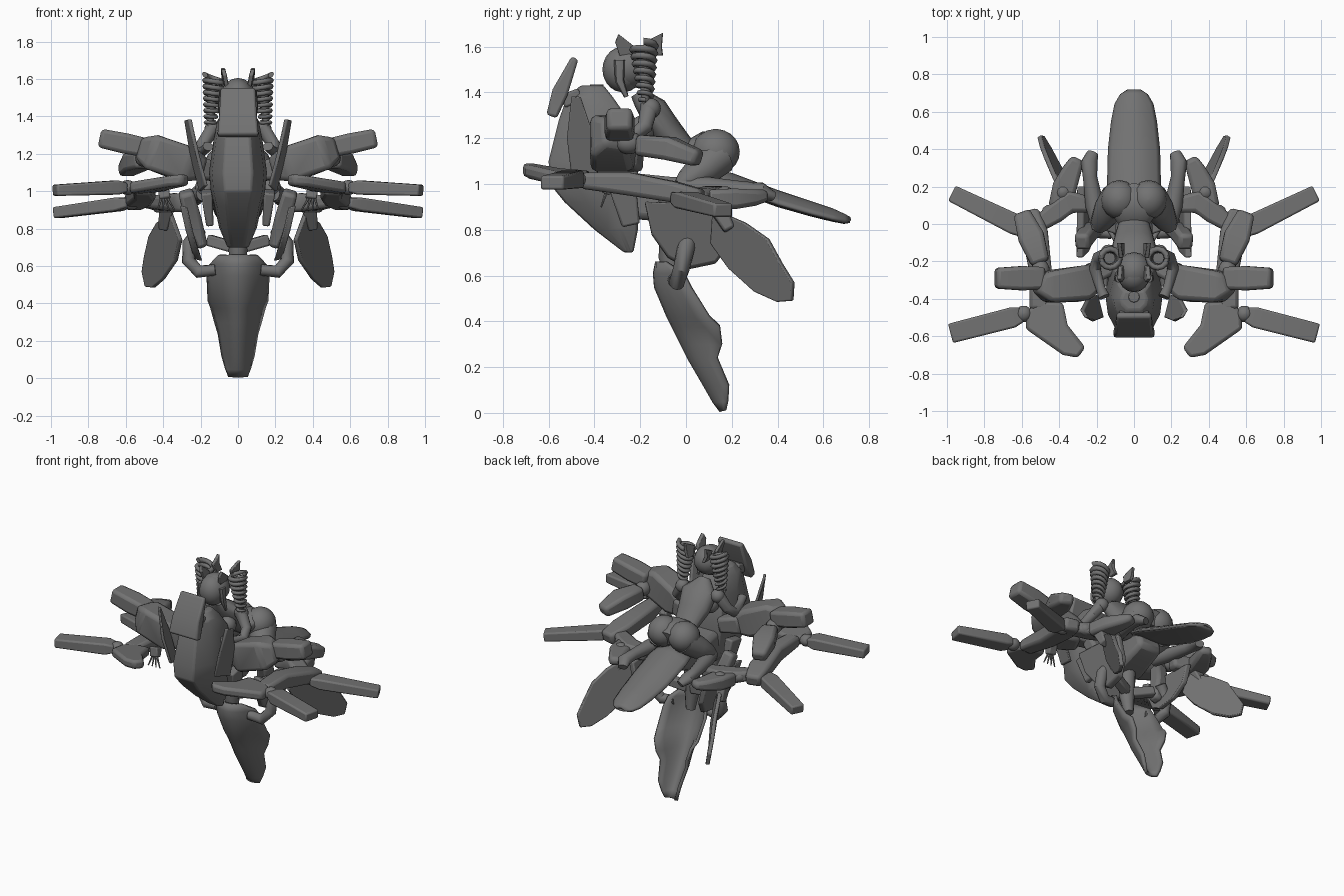
import bpy, bmesh, math
from mathutils import Vector as V

mat = bpy.data.materials.new("dark_grey")
mat.diffuse_color = (0.17, 0.17, 0.17, 1)


def make(name, verts, faces, mirror=False, bevel=0, solid=0, angle=40):
    me = bpy.data.meshes.new(name)
    bm = bmesh.new()
    vs = [bm.verts.new(v) for v in verts]
    for f in faces:
        bm.faces.new([vs[i] for i in f])
    bmesh.ops.recalc_face_normals(bm, faces=bm.faces)
    for f in bm.faces:
        f.smooth = True
    bm.to_mesh(me)
    bm.free()
    me.set_sharp_from_angle(angle=math.radians(angle))
    me.materials.append(mat)
    ob = bpy.data.objects.new(name, me)
    bpy.context.collection.objects.link(ob)
    if solid:
        m = ob.modifiers.new("solid", 'SOLIDIFY')
        m.thickness, m.offset = solid, 0
    if bevel:
        m = ob.modifiers.new("bevel", 'BEVEL')
        m.width, m.segments = bevel, 2
    if mirror:
        ob.modifiers.new("mirror", 'MIRROR')
    return ob


def rings(name, loops, **kw):
    """Closed loops skinned together with end caps."""
    n = len(loops[0])
    faces = [(i * n + j, i * n + (j + 1) % n, (i + 1) * n + (j + 1) % n, (i + 1) * n + j)
             for i in range(len(loops) - 1) for j in range(n)]
    faces += [tuple(range(n)), tuple(range((len(loops) - 1) * n, len(loops) * n))]
    return make(name, [p for l in loops for p in l], faces, **kw)


def loft(name, stations, n=12, **kw):
    """Stations are (x, y, z, half width, half height); n=4 gives a box section."""
    pts = [V(s[:3]) for s in stations]
    main = (pts[-1] - pts[0]).normalized()
    ref = V((0, 1, 0)) if abs(main.z) > 0.8 else V((0, 0, 1))
    k, off = (math.sqrt(2), math.pi / 4) if n == 4 else (1, 0)
    loops = []
    for i, s in enumerate(stations):
        t = (pts[min(i + 1, len(pts) - 1)] - pts[max(i - 1, 0)]).normalized()
        side = t.cross(ref).normalized()
        up = side.cross(t)
        loops.append([pts[i] + side * s[3] * k * math.cos(a) + up * s[4] * k * math.sin(a)
                      for a in (off + j * 2 * math.pi / n for j in range(n))])
    return rings(name, loops, **kw)


def box(name, stations, bevel=0.02, mirror=True):
    return loft(name, stations, n=4, bevel=bevel, mirror=mirror)


def plate(name, pts, depth, bevel=0.01, mirror=True):
    """Outline extruded by a depth vector."""
    d = V(depth) / 2
    return rings(name, [[V(p) - d for p in pts], [V(p) + d for p in pts]],
                 bevel=bevel, mirror=mirror)


def ball(name, c, r, mirror=True, n=16):
    loops = [[V((c[0] + r[0] * math.sin(a) * math.cos(b), c[1] + r[1] * math.sin(a) * math.sin(b),
                 c[2] + r[2] * math.cos(a))) for b in (j * 2 * math.pi / n for j in range(n))]
             for a in (math.pi * (0.02 + 0.96 * i / 10) for i in range(11))]
    return rings(name, loops, mirror=mirror)


def sheet(name, rows, solid):
    n = len(rows[0])
    faces = [(i * n + j, i * n + j + 1, (i + 1) * n + j + 1, (i + 1) * n + j)
             for i in range(len(rows) - 1) for j in range(n - 1)]
    return make(name, [p for r in rows for p in r], faces, solid=solid, angle=50)


# Nose cowl, engine and screen
cowl = [(1.43, .07, -.46, -.36), (1.38, .11, -.52, -.32), (1.28, .13, -.555, -.25), (1.1, .155, -.6, -.21),
        (1.0, .145, -.595, -.21), (.92, .125, -.53, -.21), (.8, .1, -.4, -.21), (.7, .06, -.27, -.23)]
rings("nose_cowl", [[(x * w, yf + (yb - yf) * t, z) for x, t in
      ((-.5, 0), (.5, 0), (.9, .3), (1, .6), (.75, 1), (-.75, 1), (-1, .6), (-.9, .3))]
      for z, w, yf, yb in cowl], bevel=.01, angle=30)
box("engine_block", [(0, -.26, .95, .1, .1), (0, -.05, .93, .1, .1), (0, .16, .98, .09, .06)], .03, False)
box("wind_screen", [(0, -.587, 1.295, .11, .024), (0, -.55, 1.4, .1, .035), (0, -.485, 1.55, .092, .016)], .012, False)
box("screen_bracket", [(0, -.54, 1.36, .08, .03), (0, -.46, 1.39, .08, .03)], .01, False)
loft("nose_cap", [(0, -.39, 1.4, .03, .03), (0, -.39, 1.435, .03, .03)], bevel=.005)
plate("cowl_side_blade", [(.17, -.5, 1.03), (.22, -.52, 1.2), (.255, -.5, 1.385), (.28, -.46, 1.38),
                          (.25, -.4, 1.2), (.2, -.38, 1.0)], (.02, 0, 0), .006)
box("cowl_side_panel", [(.17, -.28, 1.0, .03, .06), (.15, -.24, .82, .02, .04)], .01)

# Front landing blade, folded like a keel
U = [i / 6 - 1 for i in range(13)]
keel = [(.66, .1, -.125, -.09), (.61, .145, -.135, -.01), (.55, .16, -.13, .02), (.42, .155, -.075, .1),
        (.38, .14, -.055, .145), (.3, .118, -.015, .155), (.24, .1, .015, .135), (.12, .08, .085, .185),
        (.05, .06, .125, .18), (.01, .045, .155, .17)]
sheet("landing_blade", [[(w * u, yf + (yb - yf) * u * u, z) for u in U] for z, w, yf, yb in keel], .02)
loft("landing_strut", [(0, -.06, .86, .05, .05), (0, -.07, .68, .05, .05), (0, -.05, .55, .03, .03)])
loft("strut_hose", [(.2, .02, .8, .035, .035), (.26, 0, .72, .038, .038), (.265, -.02, .63, .036, .036),
                    (.21, -.04, .57, .035, .035), (.12, -.05, .58, .03, .03)], mirror=True)
box("strut_crossbar", [(.02, -.05, .7, .03, .03), (.16, 0, .74, .03, .03)], .01)

# Long tail wing
tail = [(.08, .12, 1.07), (.2, .14, 1.04), (.4, .135, .965), (.55, .118, .915), (.64, .1, .885),
        (.69, .07, .862), (.715, .03, .848)]
sheet("tail_wing", [[(w * u, y, z - .055 * (w / .14) * u * u) for u in U] for y, w, z in tail], .016)
sheet("tail_underside", [[(w * u * .97, y, z - .055 * (w / .14) * (1 + .15 * (1 - u * u))) for u in U]
                         for y, w, z in tail], .01)

# Upper arm pods
box("pod_root", [(.1, -.22, 1.1, .04, .05), (.24, -.27, 1.13, .06, .06)], .02)
box("upper_pod", [(.2, -.28, 1.12, .07, .065), (.28, -.32, 1.145, .095, .095), (.46, -.335, 1.21, .085, .095),
                  (.52, -.31, 1.23, .05, .06)], .025)
box("upper_pod_tip", [(.48, -.29, 1.23, .06, .05), (.6, -.29, 1.255, .065, .055), (.74, -.29, 1.285, .055, .05)], .02)
box("pod_rear_block", [(.5, -.21, 1.17, .05, .045), (.55, -.07, 1.155, .07, .05), (.6, .06, 1.11, .045, .035)])
ball("pod_joint", (.5, -.25, 1.18), (.05, .06, .05))

# Side booms carrying four wing panels
plate("front_paddle", [(.26, -.66, 1.06), (.3, -.715, 1.062), (.38, -.7, 1.055), (.58, -.56, 1.02),
                       (.57, -.46, 1.015), (.5, -.41, 1.015), (.38, -.42, 1.03), (.355, -.54, 1.04)],
      (0, 0, .06), .018)
box("side_boom", [(.51, -.46, 1.015, .05, .035), (.5, -.25, 1.0, .06, .05), (.53, -.05, .965, .07, .045),
                  (.56, .07, .935, .05, .04)])
box("front_wing", [(.6, -.485, 1.02, .04, .025), (.65, -.5, 1.02, .055, .038), (.98, -.585, 1.005, .053, .03)], .01)
box("rear_wing", [(.58, -.03, .94, .045, .025), (.64, 0, .93, .056, .036), (.972, .163, .885, .045, .03)], .01)
for nm, p in (("front_wing_hinge", (.59, -.48, 1.02)), ("rear_wing_hinge", (.57, -.02, .94)),
              ("boom_joint", (.45, .06, .94)), ("leg_joint", (.38, .17, .95))):
    ball(nm, p, (.045, .045, .04), n=10)
box("boom_cross_link", [(.54, -.02, .95, .04, .03), (.42, .06, .94, .055, .04), (.34, .12, .94, .06, .05),
                        (.22, .1, .93, .04, .04)])
box("rear_link", [(.4, .08, .93, .06, .045), (.37, .2, .935, .065, .045), (.33, .29, .94, .05, .035),
                  (.3, .35, .95, .035, .025)])
box("knee_strut", [(.28, -.1, 1.0, .04, .045), (.24, -.04, .85, .045, .045), (.19, -.02, .7, .03, .035)])
plate("belly_shell", [(.29, -.18, .92), (.26, -.15, .78), (.23, -.08, .68), (.21, .01, .63), (.22, .13, .655),
                      (.25, .2, .75), (.285, .2, .9)], (.04, 0, .01), .008)

# Lower rear side blades
plate("side_blade", [(.36, .12, .89), (.43, .26, .83), (.47, .36, .76), (.495, .42, .65), (.507, .47, .57),
                     (.49, .465, .49), (.45, .4, .485), (.4, .3, .53), (.33, .19, .63), (.305, .11, .74)],
      (.022, -.014, 0), .006)
box("blade_mount", [(.38, .12, .93, .04, .04), (.4, .19, .8, .025, .025)], .01)

# Hanging manipulator hands
box("hand_palm", [(.4, -.33, 1.02, .03, .03), (.39, -.35, .96, .03, .02)], .008)
for i in range(4):
    loft("finger_%d" % (i + 1), [(.375 + .012 * i, -.35, .96, .007, .007), (.34 + .03 * i, -.37, .9, .004, .004)],
         n=6, mirror=True)

# Rider body
loft("torso", [(0, -.21, 1.4, .035, .035), (0, -.19, 1.37, .07, .045), (0, -.145, 1.325, .125, .065),
               (0, -.09, 1.235, .11, .07), (0, 0, 1.155, .085, .05), (0, .07, 1.16, .13, .07),
               (0, .14, 1.15, .15, .07), (0, .2, 1.13, .08, .05)], n=16)
ball("hip", (.078, .13, 1.14), (.1, .105, .1))
ball("chest", (.055, -.19, 1.24), (.055, .055, .06))
loft("thigh", [(.09, .14, 1.12, .09, .085), (.14, .07, 1.06, .08, .075), (.18, 0, 1.01, .055, .05),
               (.19, -.03, .99, .03, .03)], mirror=True)
loft("shin", [(.18, -.02, .99, .045, .045), (.21, .1, .985, .05, .045), (.235, .25, .975, .038, .036),
              (.24, .33, .97, .045, .036), (.22, .38, .945, .03, .022)], mirror=True)
ball("shoulder", (.135, -.155, 1.33), (.045, .045, .045))
loft("rider_arm", [(.13, -.16, 1.34, .04, .04), (.19, -.18, 1.25, .034, .034), (.21, -.24, 1.2, .032, .032),
                   (.18, -.34, 1.22, .025, .025), (.16, -.39, 1.24, .03, .025)], mirror=True)

# Rider head, ears and coiled hair
ball("head", (0, -.275, 1.5), (.085, .09, .1), False)
ball("hair_cap", (0, -.25, 1.51), (.092, .1, .095), False)
loft("side_lock", [(.08, -.29, 1.54, .02, .025), (.09, -.29, 1.45, .018, .02), (.09, -.26, 1.38, .008, .01)],
     n=8, mirror=True)
for nm, y0, y1, yt, zt in (("front_ear", -.31, -.22, -.295, 1.655), ("back_ear", -.18, -.1, -.1, 1.66)):
    plate(nm, [(.06, y0 + .02, 1.56), (.06, y1, 1.56), (.075, y1 - .005, 1.6), (.08, yt, zt), (.07, y0, 1.62)],
          (.022, 0, 0), .004)
coil = []
for i in range(97):
    t, a = i / 96, i / 96 * 8 * 2 * math.pi
    r = .052 - .028 * t
    c = V((.125 + .025 * t, -.185 + .01 * t, 1.61 - .25 * t))
    out = V((math.cos(a), math.sin(a), .25 * math.cos(a)))
    w = .016 - .006 * t
    coil.append([c + out * (r + w * math.cos(b)) + V((0, 0, w * math.sin(b)))
                 for b in (k * math.pi / 3 for k in range(6))])
rings("hair_coil", coil, mirror=True, angle=70)
loft("hair_core", [(.13, -.183, 1.57, .03, .03), (.148, -.176, 1.4, .022, .022), (.15, -.18, 1.32, .008, .008)],
     mirror=True)
